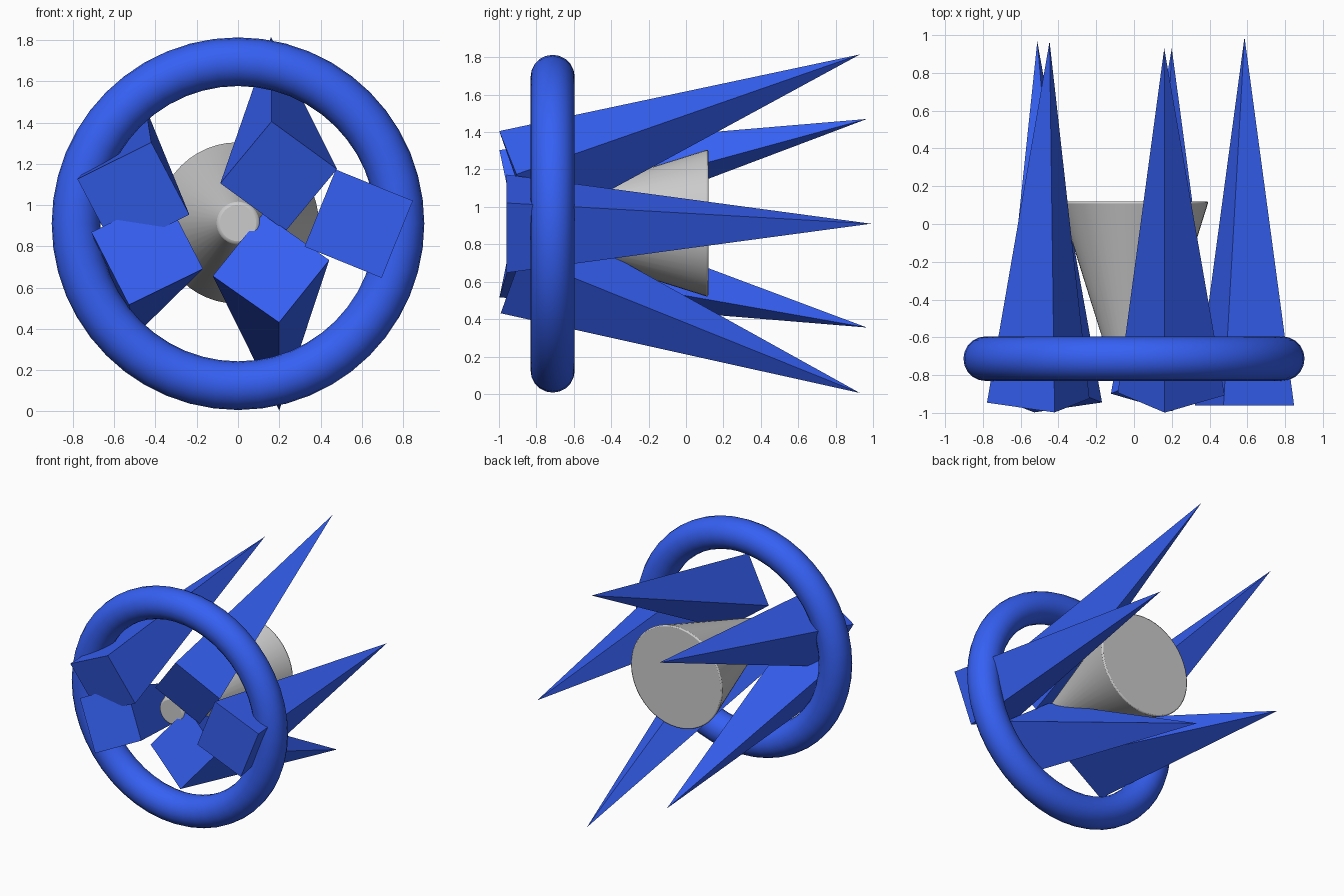
import bpy, bmesh, math
from mathutils import Vector

if "Cube" in bpy.data.objects:
    bpy.data.objects.remove(bpy.data.objects["Cube"])

CZ = 0.91  # height of the shared centre axis

blue = bpy.data.materials.new("blue")
blue.diffuse_color = (0.036, 0.117, 0.9, 1)
blue.use_nodes = True
blue.node_tree.nodes["Principled BSDF"].inputs["Base Color"].default_value = blue.diffuse_color


def spike(name, base, tip, corner, r=0.285):
    """Square pyramid; corner is the x, z direction from base centre to one corner."""
    base, tip = Vector(base), Vector(tip)
    d = (tip - base).normalized()
    u = Vector((corner[0], -(corner[0] * d.x + corner[1] * d.z) / d.y, corner[1])).normalized()
    v = d.cross(u)
    bm = bmesh.new()
    ring = [bm.verts.new(base + r * k) for k in (u, v, -u, -v)]
    top = bm.verts.new(tip)
    bm.faces.new(ring)
    for i in range(4):
        bm.faces.new((ring[i], ring[(i + 1) % 4], top))
    bmesh.ops.recalc_face_normals(bm, faces=bm.faces)
    mesh = bpy.data.meshes.new(name)
    bm.to_mesh(mesh)
    bm.free()
    mesh.materials.append(blue)
    bpy.context.collection.objects.link(bpy.data.objects.new(name, mesh))


# Five spikes around the axis, points to the back
spike("spike_right", (0.585, -0.96, 0.91), (0.585, 0.99, 0.91), (0.26, 0.11))
spike("spike_top", (0.197, -0.90, 1.14), (0.16, 0.93, 1.815), (-0.033, 0.253))
spike("spike_bottom", (0.16, -0.89, 0.695), (0.20, 0.93, 0.005), (0.04, -0.27))
spike("spike_upper_left", (-0.507, -0.935, 1.04), (-0.447, 0.967, 1.47), (0.09, 0.275))
spike("spike_lower_left", (-0.44, -0.935, 0.78), (-0.512, 0.967, 0.355), (-0.09, -0.267))

# Front ring
bpy.ops.mesh.primitive_torus_add(location=(0, -0.713, CZ), rotation=(math.pi / 2, 0, 0),
                                 major_radius=0.785, minor_radius=0.118,
                                 major_segments=48, minor_segments=20)
ring = bpy.context.object
ring.name = "front_ring"
ring.data.materials.append(blue)
bpy.ops.object.shade_smooth()

# Grey tapered core, narrow end to the front
y0, y1 = -0.82, 0.12
bpy.ops.mesh.primitive_cone_add(vertices=48, radius1=0.10, radius2=0.395, depth=y1 - y0,
                                location=(0, (y0 + y1) / 2, CZ + 0.003),
                                rotation=(-math.pi / 2, 0, 0))
core = bpy.context.object
core.name = "core"
bevel = core.modifiers.new("edge", 'BEVEL')
bevel.width = 0.012
bevel.segments = 2
bevel.limit_method = 'ANGLE'
bevel.angle_limit = math.radians(40)
bpy.ops.object.shade_smooth_by_angle(angle=math.radians(40))
